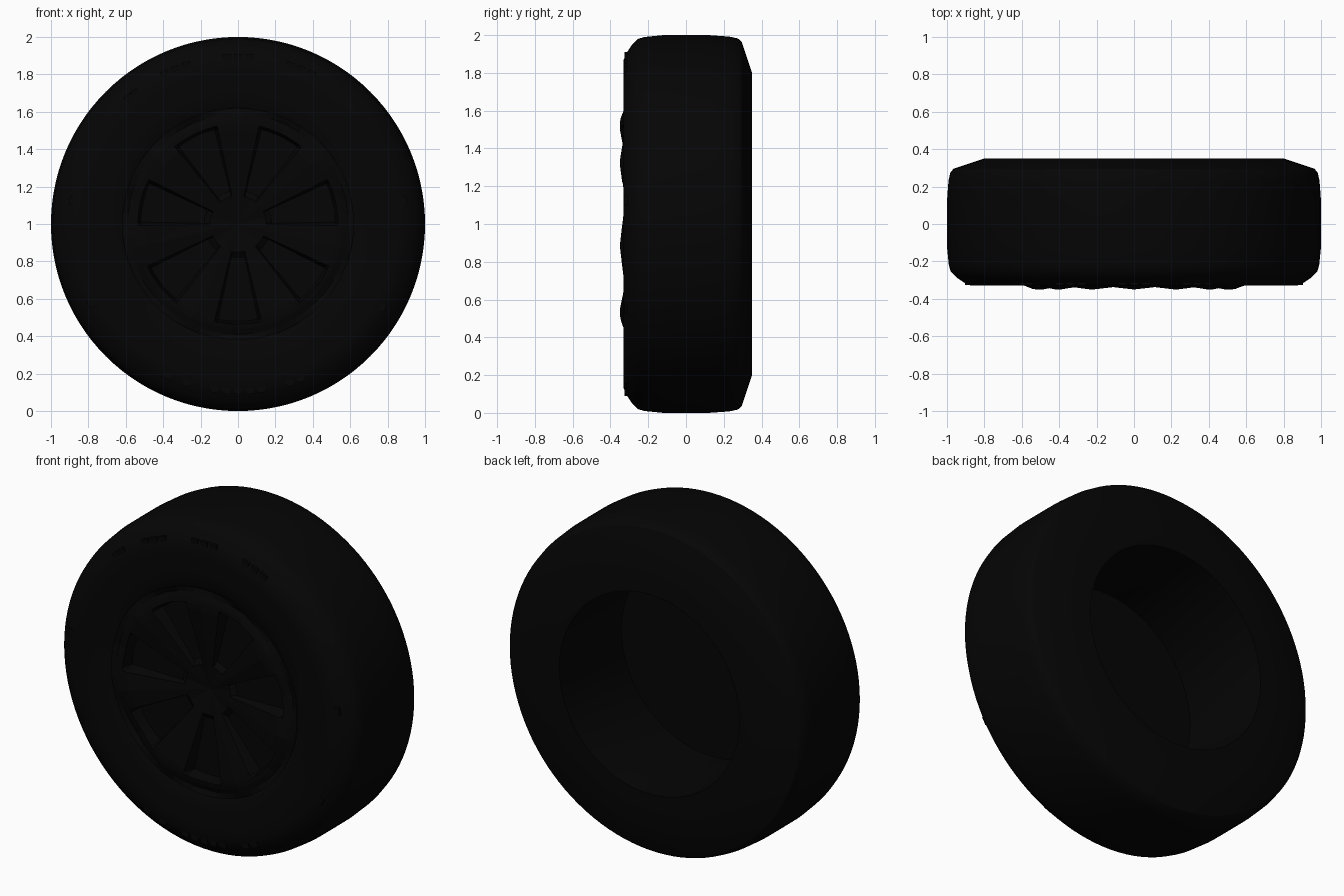
import bpy, bmesh, math
from mathutils import Matrix, Vector

if "Cube" in bpy.data.objects:
    bpy.data.objects.remove(bpy.data.objects["Cube"])

SEG = 112
HUB_Z = 1.0


def material(name, c):
    m = bpy.data.materials.new(name)
    m.diffuse_color = (c, c, c, 1)
    m.use_nodes = True
    m.node_tree.nodes["Principled BSDF"].inputs["Base Color"].default_value = m.diffuse_color
    return m


black = material("black rubber", 0.0015)


def finish(bm, name, mat, angle=30):
    bmesh.ops.remove_doubles(bm, verts=bm.verts, dist=1e-5)
    bmesh.ops.recalc_face_normals(bm, faces=bm.faces)
    me = bpy.data.meshes.new(name)
    bm.to_mesh(me)
    bm.free()
    ob = bpy.data.objects.new(name, me)
    bpy.context.collection.objects.link(ob)
    me.materials.append(mat)
    bpy.ops.object.select_all(action='DESELECT')
    ob.select_set(True)
    bpy.context.view_layer.objects.active = ob
    bpy.ops.object.shade_smooth_by_angle(angle=math.radians(angle))
    return ob


def polar(r, a, y):
    return Vector((r * math.cos(a), y, HUB_Z + r * math.sin(a)))


def lathe(name, profile, mat):
    """Closed profile of (radius, y) turned round the axle."""
    bm = bmesh.new()
    rings = [[bm.verts.new(polar(r, 2 * math.pi * i / SEG, y)) for i in range(SEG)]
             for r, y in profile]
    for a, b in zip(rings, rings[1:] + rings[:1]):
        for i in range(SEG):
            j = (i + 1) % SEG
            bm.faces.new((a[i], a[j], b[j], b[i]))
    return finish(bm, name, mat)


# Tyre: front sidewall, tread, back sidewall, bore
lathe("tyre", [(0.615, -0.31), (0.64, -0.322), (0.72, -0.33), (0.82, -0.33), (0.87, -0.33),
               (0.91, -0.312), (0.95, -0.285), (0.98, -0.255), (0.99, -0.22), (1.0, -0.12),
               (1.0, 0.12), (0.992, 0.23), (0.982, 0.275), (0.965, 0.295), (0.8, 0.35),
               (0.6, 0.35), (0.6, -0.24)], black)

# Flat disc closing the deep hollow back
bm = bmesh.new()
bmesh.ops.create_circle(bm, cap_ends=True, segments=SEG, radius=0.605,
                        matrix=Matrix.Translation((0, -0.245, HUB_Z)) @ Matrix.Rotation(-math.pi / 2, 4, 'X'))
finish(bm, "rim_back_disc", black)

# Seven-spoke dished wheel face with recessed wedge windows
CREST = [(0.0, -0.265), (0.42, -0.335), (0.5, -0.35), (0.55, -0.35), (0.62, -0.322)]


def crest(r):
    for (r0, y0), (r1, y1) in zip(CREST, CREST[1:]):
        if r <= r1:
            return y0 + (y1 - y0) * (r - r0) / (r1 - r0)
    return CREST[-1][1]


def face_y(r, off):
    if off > 13 and 0.16 < r < 0.525:
        return -0.262                                   # window floor, deepest at the rim
    drop = 0.05 * r * min(1, off / 25.7)                # spoke falls away from its centre line
    return crest(r) + (drop if r < 0.6 else 0)


SECTOR = 360 / 7
offsets = [-24, -18, -14, -12, -6, 0, 6, 12, 14, 18, 24, SECTOR / 2]
angles = [(90 + SECTOR * k + o, abs(o)) for k in range(7) for o in offsets]
radii = [0.1, 0.15, 0.18, 0.3, 0.42, 0.5, 0.52, 0.535, 0.56, 0.59, 0.62]
bm = bmesh.new()
centre = bm.verts.new(polar(0, 0, -0.265))
rings = [[bm.verts.new(polar(r, math.radians(a), face_y(r, o))) for a, o in angles] for r in radii]
n = len(angles)
for i in range(n):
    j = (i + 1) % n
    bm.faces.new((centre, rings[0][j], rings[0][i]))
    for a, b in zip(rings, rings[1:]):
        bm.faces.new((a[i], a[j], b[j], b[i]))
finish(bm, "spoked_wheel_face", black, 8)

# Plain sidewall pads, nearly flush with the shoulder
bm = bmesh.new()
for a in [86, 90, 94, 108, 112, 116, 128, 131, 72, 68, 64, 172, 208, 245, 252,
          262, 266, 270, 274, 278, 288, 292, 330, 8]:
    ang = math.radians(a)
    bmesh.ops.create_cube(bm, size=1, matrix=Matrix.Translation(polar(0.89, ang, -0.316))
                          @ Matrix.Rotation(-ang, 4, 'Y') @ Matrix.Diagonal((0.04, 0.02, 0.045, 1)))
finish(bm, "sidewall_pads", black)
